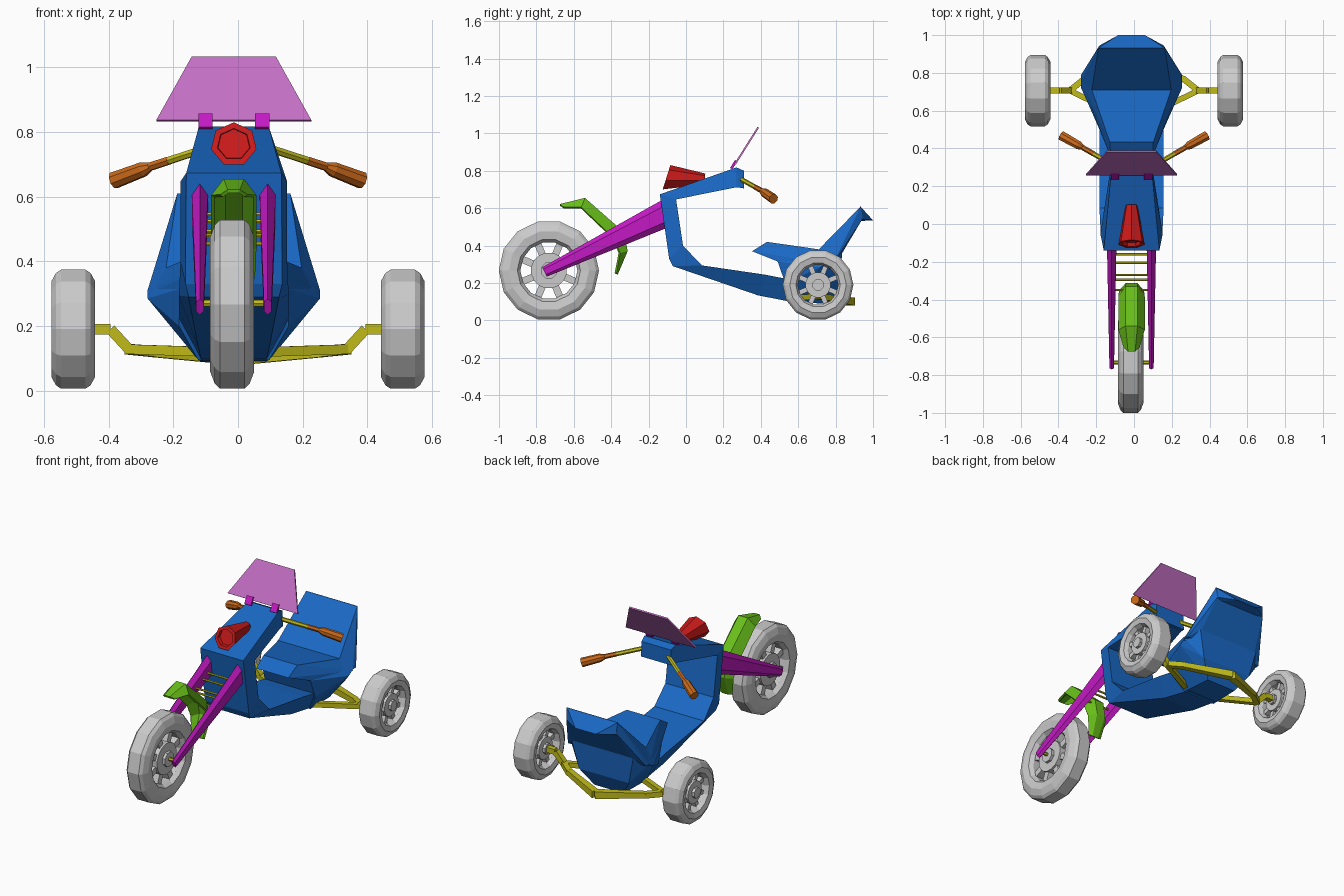
import bpy, bmesh, math
from mathutils import Vector, Matrix

if "Cube" in bpy.data.objects:
    bpy.data.objects.remove(bpy.data.objects["Cube"])

CX = -0.013  # centre line of the bodywork


def material(name, rgb):
    m = bpy.data.materials.new(name)
    m.diffuse_color = (*rgb, 1)
    m.use_nodes = True
    m.node_tree.nodes["Principled BSDF"].inputs["Base Color"].default_value = m.diffuse_color
    return m


BLUE = material("blue", (0.01, 0.14, 0.56))
MAGENTA = material("magenta", (0.55, 0.01, 0.55))
PALE = material("tinted_magenta", (0.55, 0.16, 0.55))
GREEN = material("green", (0.14, 0.52, 0.01))
YELLOW = material("yellow", (0.53, 0.5, 0.01))
ORANGE = material("orange", (0.58, 0.14, 0.01))
RED = material("red", (0.6, 0.01, 0.01))


def finish(name, bm, mat=None):
    bmesh.ops.recalc_face_normals(bm, faces=bm.faces[:])
    me = bpy.data.meshes.new(name)
    bm.to_mesh(me)
    bm.free()
    ob = bpy.data.objects.new(name, me)
    bpy.context.collection.objects.link(ob)
    if mat:
        me.materials.append(mat)
    return ob


def loft(bm, rings, closed=True, wrap=False, caps=True):
    vs = [[bm.verts.new(p) for p in r] for r in rings]
    n = len(vs[0])
    pairs = list(zip(vs, vs[1:])) + ([(vs[-1], vs[0])] if wrap else [])
    for a, b in pairs:
        for i in range(n if closed else n - 1):
            j = (i + 1) % n
            bm.faces.new((a[i], a[j], b[j], b[i]))
    if caps and closed and not wrap:
        bm.faces.new(vs[0])
        bm.faces.new(vs[-1])


def rod(bm, p, q, r1, r2=None, sides=6):
    p, q = Vector(p), Vector(q)
    d = q - p
    m = Matrix.Translation((p + q) / 2) @ d.to_track_quat('Z', 'Y').to_matrix().to_4x4()
    m = m @ Matrix.Rotation(math.pi / sides, 4, 'Z')
    bmesh.ops.create_cone(bm, cap_ends=True, segments=sides, radius1=r1,
                          radius2=r1 if r2 is None else r2, depth=d.length, matrix=m)


def hull(bm, pts):
    vs = [bm.verts.new((CX + s * x, y, z)) for x, y, z in pts for s in (-1, 1)]
    res = bmesh.ops.convex_hull(bm, input=vs)
    junk = {v for v in res["geom_interior"] + res["geom_unused"] if isinstance(v, bmesh.types.BMVert)}
    bmesh.ops.delete(bm, geom=list(junk), context='VERTS')


def box(bm, center, size, rot=Matrix()):
    bmesh.ops.create_cube(bm, size=1, matrix=Matrix.Translation(center) @ rot @ Matrix.Diagonal((*size, 1)))


# Wheels: lathed tyre with spoked disc
def wheel(name, c, R):
    c = Vector(c)
    half = [(1, .038), (.94, .054), (.8, .068), (.63, .061), (.57, .038)]
    prof = half + [(r, -x) for r, x in reversed(half)]
    bm = bmesh.new()
    n = 14
    rings = []
    for k in range(n):
        a = 2 * math.pi * (k + .5) / n
        rings.append([c + Vector((x, R * r * math.sin(a), R * r * math.cos(a))) for r, x in prof])
    loft(bm, rings, wrap=True)
    for k in range(8):
        rot = Matrix.Rotation(math.pi * (k + .5) / 4, 4, 'X')
        box(bm, c + rot @ Vector((0, 0, R * .45)), (.066, R * .14, R * .32), rot)
    X = Vector((1, 0, 0))
    rod(bm, c - X * .045, c + X * .045, R * .36, sides=16)
    rod(bm, c - X * .062, c + X * .062, R * .17, sides=8)
    finish(name, bm)


wheel("front_wheel", (-.018, -.733, .267), .268)
for s, side in ((-1, "left"), (1, "right")):
    wheel("rear_wheel_" + side, (s * .51, .706, .19), .189)

# Shield, tank and floor: one folded body
sections = [  # outer y, z, half width, inner y, z, half width
    (.31, .80, .10, .31, .706, .105), (.27, .818, .108, .27, .712, .115),
    (-.14, .674, .147, -.053, .647, .165), (-.09, .33, .15, -.016, .40, .165),
    (-.07, .29, .14, .085, .294, .17), (.385, .134, .11, .42, .245, .17),
    (.60, .092, .10, .60, .21, .17)]
bm = bmesh.new()
loft(bm, [[(CX - w, y, z), (CX + w, y, z), (CX + v, t, u), (CX - v, t, u)]
          for y, z, w, t, u, v in sections])
finish("body", bm, BLUE)

# Seat: nose and cushion, base, backrest, tail lip
bm = bmesh.new()
hull(bm, [(.11, .353, .37), (.115, .433, .42), (.21, .71, .38), (.165, .49, .315), (.267, .76, .3)])
hull(bm, [(.165, .49, .315), (.21, .71, .38), (.267, .76, .31), (.267, .72, .285), (.17, .53, .2),
          (.11, .57, .095), (.10, .77, .09), (.17, .82, .19), (.21, .835, .36)])
hull(bm, [(.21, .71, .38), (.175, .935, .61), (.267, .76, .31), (.267, .79, .31),
          (.17, .945, .545), (.2, .835, .36)])
hull(bm, [(.175, .932, .61), (.07, 1.0, .535), (.17, .945, .54), (.17, .90, .53)])
finish("seat", bm, BLUE)

# Front fork legs
for s, side in ((-1, "left"), (1, "right")):
    bm = bmesh.new()
    rings = []
    for y, z, w, h in ((-.757, .259, .012, .025), (-.10, .575, .025, .066)):
        sec = [(0, h), (w, h * .55), (w, -h * .55), (0, -h), (-w, -h * .55), (-w, h * .55)]
        rings.append([(CX + s * .105 + a, y - .5 * b, z + b) for a, b in sec])
    loft(bm, rings)
    finish("fork_leg_" + side, bm, MAGENTA)

# Fork rungs and front axle
bm = bmesh.new()
for y in (-.16, -.205, -.27, -.295, -.35):
    z = .259 + (y + .757) * .48
    rod(bm, (CX - .1, y, z), (CX + .1, y, z), .006)
rod(bm, (CX - .117, -.733, .27), (CX + .117, -.733, .27), .011)
finish("fork_rungs", bm, YELLOW)

# Front fender: bent arched sheet
stations = [  # ridge y, z, skirt y, z, half width
    (-.675, .622, -.655, .607, .042), (-.54, .655, -.56, .605, .07), (-.33, .47, -.385, .44, .07),
    (-.312, .37, -.352, .36, .066), (-.365, .245, -.372, .25, .045)]
bm = bmesh.new()
loft(bm, [[(CX - w, t, u), (CX - .45 * w, y, z), (CX + .45 * w, y, z), (CX + w, t, u)]
          for y, z, t, u, w in stations], closed=False)
fender = finish("front_fender", bm, GREEN)
mod = fender.modifiers.new("thickness", 'SOLIDIFY')
mod.thickness = .012
mod.offset = -1

# Rear axle frame: stub, drop, then two branches on each side
bm = bmesh.new()
for s in (-1, 1):
    path = [(.46, .706, .19), (.395, .706, .19), (.335, .706, .125)]
    for p, q in zip(path, path[1:]):
        rod(bm, (s * p[0], *p[1:]), (s * q[0], *q[1:]), .023, sides=4)
    knee = (s * .34, .706, .128)
    rod(bm, knee, (s * .10, .59, .12), .021, sides=4)
    rod(bm, knee, (s * .26, .77, .12), .023, sides=4)
    rod(bm, (s * .265, .765, .12), (0, .885, .1), .023, .03, sides=4)
finish("rear_axle_frame", bm, YELLOW)

# Handlebars and grips
for s, side in ((-1, "left"), (1, "right")):
    root, neck, tip = (Vector((s * .09, .30, .752)), Vector((s * .272, .405, .693)),
                       Vector((s * .385, .468, .65)))
    start = root.lerp(neck, .68)
    bm = bmesh.new()
    rod(bm, root, start, .013)
    finish("handlebar_" + side, bm, YELLOW)
    bm = bmesh.new()
    rod(bm, start, neck, .014)
    rod(bm, neck, neck.lerp(tip, .2), .014, .024, 8)
    rod(bm, neck.lerp(tip, .2), tip, .024, .027, 8)
    finish("grip_" + side, bm, ORANGE)

# Windscreen and its clips
bm = bmesh.new()
quad = [(CX - .24, .262, .835), (CX + .24, .262, .835), (CX + .13, .386, 1.032), (CX - .13, .386, 1.032)]
off = Vector((0, -.004, .0025))
loft(bm, [[Vector(p) + off for p in quad], [Vector(p) - off for p in quad]])
finish("windscreen", bm, PALE)
bm = bmesh.new()
for s in (-1, 1):
    box(bm, (CX + s * .088, .255, .833), (.044, .014, .05), Matrix.Rotation(-.55, 4, 'X'))
finish("windscreen_clips", bm, MAGENTA)

# Headlight: seven-sided cone with a recessed lens
bm = bmesh.new()
rings = []
for y, z, r, lean, depth in ((-.085, .762, .05, .3, 0), (-.105, .762, .052, .3, 0),
                             (-.105, .762, .072, .3, 0), (.10, .755, .032, .1, 0)):
    ring = []
    for k in range(7):
        a = math.pi / 2 + 2 * math.pi * k / 7
        ring.append((CX + r * math.cos(a), y + lean * r * math.sin(a), z + r * .95 * math.sin(a)))
    rings.append(ring)
loft(bm, rings)
finish("headlight", bm, RED)
